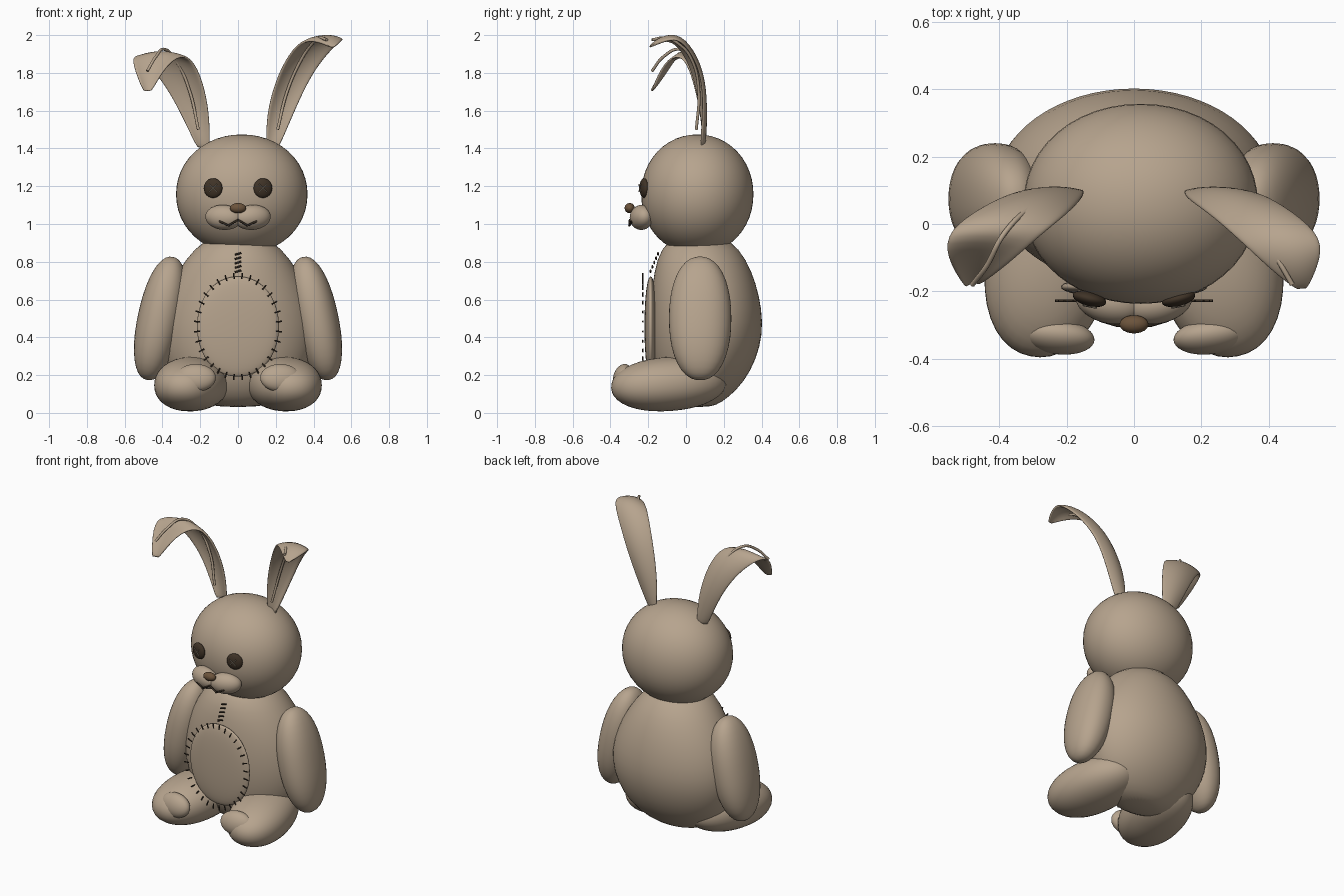
import bpy, bmesh, math
from mathutils import Vector

if "Cube" in bpy.data.objects:
    bpy.data.objects.remove(bpy.data.objects["Cube"])


def material(name, rgb):
    m = bpy.data.materials.new(name)
    m.diffuse_color = (*rgb, 1)
    m.use_nodes = True
    m.node_tree.nodes["Principled BSDF"].inputs["Base Color"].default_value = m.diffuse_color
    return m


PLUSH = material("tan plush", (0.47, 0.37, 0.27))
BUTTON = material("dark button", (0.05, 0.033, 0.02))
NOSE = material("brown nose", (0.15, 0.088, 0.045))
THREAD = material("dark thread", (0.04, 0.028, 0.018))
CROSS = material("pale thread", (0.28, 0.23, 0.17))


def finish(bm, name, mat, subsurf=0):
    bmesh.ops.recalc_face_normals(bm, faces=bm.faces[:])
    for f in bm.faces:
        f.smooth = True
    me = bpy.data.meshes.new(name)
    bm.to_mesh(me)
    bm.free()
    me.materials.append(mat)
    ob = bpy.data.objects.new(name, me)
    bpy.context.collection.objects.link(ob)
    if subsurf:
        mod = ob.modifiers.new("smooth", 'SUBSURF')
        mod.levels = mod.render_levels = subsurf
    return ob


def blob(name, loc, radii, mat=PLUSH, rot=(0, 0, 0), power=2.0, segs=40):
    """Ellipsoid; a power above 2 makes it more boxy."""
    bm = bmesh.new()
    bmesh.ops.create_uvsphere(bm, u_segments=segs, v_segments=segs // 2, radius=1)
    for v in bm.verts:
        k = sum(abs(c) ** power for c in v.co) ** (1 / power)
        v.co = Vector([c / k * r for c, r in zip(v.co, radii)])
    ob = finish(bm, name, mat)
    ob.location = loc
    ob.rotation_euler = [math.radians(a) for a in rot]
    return ob


def tube(name, paths, radius, mat, smooth=False):
    """Round thread along one or more point lists."""
    cu = bpy.data.curves.new(name, 'CURVE')
    cu.dimensions = '3D'
    cu.bevel_depth = radius
    cu.bevel_resolution = 2
    cu.use_fill_caps = True
    for pts in paths:
        if smooth:
            sp = cu.splines.new('BEZIER')
            sp.bezier_points.add(len(pts) - 1)
            for p, co in zip(sp.bezier_points, pts):
                p.co = co
                p.handle_left_type = p.handle_right_type = 'AUTO'
        else:
            sp = cu.splines.new('POLY')
            sp.points.add(len(pts) - 1)
            for p, co in zip(sp.points, pts):
                p.co = (*co, 1)
    cu.materials.append(mat)
    ob = bpy.data.objects.new(name, cu)
    bpy.context.collection.objects.link(ob)
    bpy.ops.object.select_all(action='DESELECT')
    ob.select_set(True)
    bpy.context.view_layer.objects.active = ob
    bpy.ops.object.convert(target='MESH')
    return ob


# Body: elliptical rings of (height, half width, front y, back y)
rings = [(0.03, 0.10, -0.01, 0.13), (0.055, 0.20, -0.07, 0.19), (0.12, 0.30, -0.13, 0.27),
         (0.22, 0.37, -0.165, 0.345), (0.35, 0.415, -0.185, 0.395), (0.48, 0.42, -0.19, 0.41),
         (0.62, 0.385, -0.185, 0.39), (0.75, 0.32, -0.17, 0.35), (0.87, 0.235, -0.135, 0.285),
         (0.95, 0.12, -0.05, 0.18)]
bm = bmesh.new()
N = 32
loops = []
for z, rx, yf, yb in rings:
    loops.append([bm.verts.new((rx * math.cos(a), (yf + yb) / 2 + (yb - yf) / 2 * math.sin(a), z))
                  for a in (2 * math.pi * i / N for i in range(N))])
for a, b in zip(loops, loops[1:]):
    for i in range(N):
        bm.faces.new((a[i], a[(i + 1) % N], b[(i + 1) % N], b[i]))
bm.faces.new(loops[0])
bm.faces.new(loops[-1])
finish(bm, "body", PLUSH, 1)

# Head and muzzle
blob("head", (0.02, 0.06, 1.157), (0.348, 0.297, 0.317), power=2.05, segs=48)

# Paired parts
for s, side in ((-1, "left"), (1, "right")):
    blob(side + "_arm", (s * 0.413, 0.075, 0.5), (0.118, 0.165, 0.333), rot=(0, s * -12, 0), power=2.2)
    blob(side + "_leg", (s * 0.245, -0.09, 0.153), (0.19, 0.31, 0.143), rot=(4, 0, s * 12), power=2.15)
    blob(side + "_foot_pad", (s * 0.225, -0.335, 0.185), (0.108, 0.05, 0.075), rot=(-15, 0, s * 6))
    blob(side + "_muzzle", (s * 0.075, -0.235, 1.035), (0.1, 0.06, 0.066), rot=(0, s * -4, s * 14))
    blob(side + "_eye", (s * 0.132, -0.222, 1.19), (0.051, 0.022, 0.052), BUTTON, rot=(0, 0, s * 14), segs=24)
    # crossed thread on the button eye
    x, r = s * 0.132, 0.02
    tube(side + "_eye_cross", [[(x - r, -0.245 - s * 0.004, 1.19 - k * r), (x + r, -0.245 + s * 0.004, 1.19 + k * r)]
                               for k in (-1, 1)], 0.0028, CROSS)

# Nose and mouth
blob("nose", (0, -0.298, 1.084), (0.043, 0.027, 0.027), NOSE, segs=24)
tube("mouth", [[(-0.1, -0.285, 1.015), (-0.05, -0.3, 0.992), (0, -0.297, 1.022),
                (0.05, -0.3, 0.992), (0.1, -0.285, 1.015)]], 0.006, THREAD)

# Belly patch with its ring of stitches
blob("belly_patch", (0, -0.187, 0.457), (0.217, 0.033, 0.265), power=2.1)
stitches = []
for i in range(32):
    a = 2 * math.pi * (i + 0.5) / 32
    c, d = math.cos(a), math.sin(a)
    stitches.append([(0.203 * c, -0.228, 0.457 + 0.252 * d), (0.235 * c, -0.228, 0.457 + 0.284 * d)])
tube("patch_stitches", stitches, 0.004, THREAD)

# Chest seam: short slanted stitches up to the neck
tube("chest_stitches", [[(-0.017, -0.188 + 0.01 * i, 0.745 + 0.023 * i),
                         (0.017, -0.188 + 0.01 * i, 0.755 + 0.023 * i)] for i in range(5)], 0.005, THREAD)


def ear(name, inner, outer, cup=0.028, across=8):
    """Cupped ribbon between an inner and an outer edge line."""
    bm = bmesh.new()
    rows = []
    last = len(inner) - 1
    for k, (a, b) in enumerate(zip(inner, outer)):
        a, b = Vector(a), Vector(b)
        along = Vector(inner[min(k + 1, last)]) + Vector(outer[min(k + 1, last)]) \
            - Vector(inner[max(k - 1, 0)]) - Vector(outer[max(k - 1, 0)])
        n = along.cross(b - a).normalized()
        if n.y + n.z * 0.6 < 0:
            n = -n
        depth = cup * (b - a).length / 0.2
        row = []
        for i in range(across + 1):
            t = i / across
            row.append(bm.verts.new(a.lerp(b, t) + n * depth * (4 * t * (1 - t) - 0.4)))
        rows.append(row)
    for p, q in zip(rows, rows[1:]):
        for i in range(across):
            bm.faces.new((p[i], p[i + 1], q[i + 1], q[i]))
    ob = finish(bm, name, PLUSH)
    sol = ob.modifiers.new("thickness", 'SOLIDIFY')
    sol.thickness = 0.016
    sol.offset = 0
    sub = ob.modifiers.new("smooth", 'SUBSURF')
    sub.levels = sub.render_levels = 2


# Left ear folds down, right ear folds forward
ear("left_ear",
    [(-0.15, 0.10, 1.40), (-0.15, 0.09, 1.56), (-0.17, 0.065, 1.70), (-0.21, 0.03, 1.83),
     (-0.275, -0.03, 1.92), (-0.37, -0.11, 1.85), (-0.46, -0.18, 1.70)],
    [(-0.215, 0.08, 1.40), (-0.285, 0.10, 1.55), (-0.355, 0.10, 1.69), (-0.45, 0.06, 1.83),
     (-0.555, -0.015, 1.92), (-0.56, -0.09, 1.84), (-0.50, -0.19, 1.70)])
ear("right_ear",
    [(0.15, 0.10, 1.40), (0.15, 0.09, 1.58), (0.19, 0.06, 1.74), (0.245, 0.02, 1.87),
     (0.33, -0.06, 1.985), (0.42, -0.15, 1.975), (0.49, -0.195, 1.935)],
    [(0.215, 0.08, 1.40), (0.295, 0.10, 1.59), (0.365, 0.10, 1.75), (0.445, 0.06, 1.88),
     (0.55, -0.02, 1.99), (0.56, -0.10, 1.985), (0.51, -0.195, 1.935)])

# Raised piping down the middle of each ear
tube("left_ear_piping", [[(-0.21, 0.055, 1.5), (-0.255, 0.068, 1.7), (-0.325, 0.035, 1.86),
                          (-0.39, -0.035, 1.925), (-0.435, -0.12, 1.885), (-0.48, -0.18, 1.81)]],
     0.008, PLUSH, True)
tube("right_ear_piping", [[(0.21, 0.055, 1.5), (0.26, 0.068, 1.7), (0.335, 0.03, 1.87),
                           (0.39, -0.035, 1.95), (0.43, -0.11, 1.985), (0.47, -0.18, 1.975)]],
     0.008, PLUSH, True)
